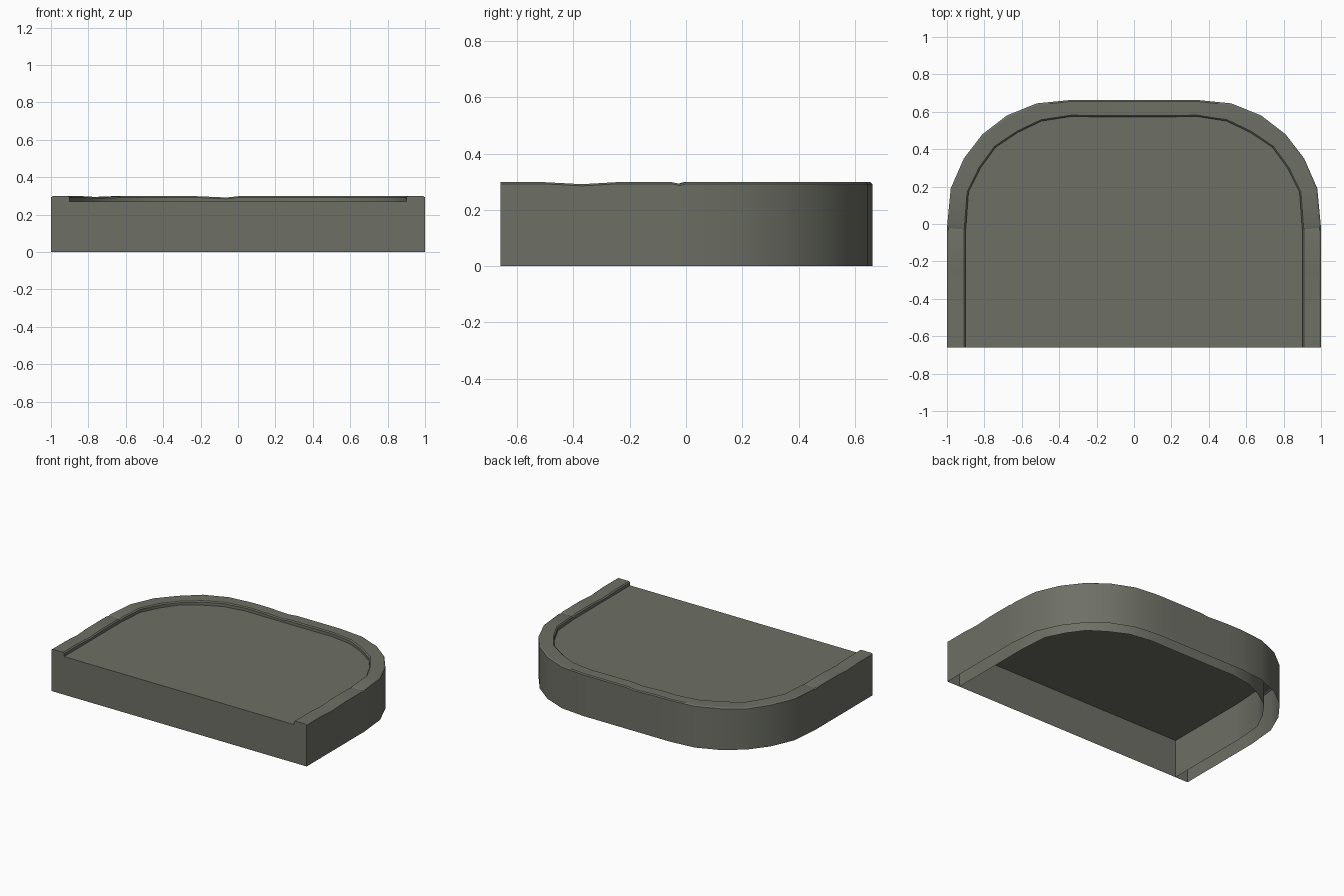
import bpy, bmesh, math

if "Cube" in bpy.data.objects:
    bpy.data.objects.remove(bpy.data.objects["Cube"])

stone = bpy.data.materials.new("grey_stone")
stone.diffuse_color = (0.155, 0.162, 0.132, 1)
stone.use_nodes = True
stone.node_tree.nodes["Principled BSDF"].inputs["Base Color"].default_value = stone.diffuse_color

# Half outline (right side): outer x, outer y, inner x, inner y
half = [(1.0, -0.66, 0.90, -0.66), (1.0, -0.50, 0.90, -0.50), (1.0, -0.37, 0.90, -0.37),
        (1.0, -0.25, 0.90, -0.25), (1.0, -0.05, 0.90, -0.05), (1.0, -0.02, 0.90, -0.03),
        (0.998, 0.0, 0.898, -0.01), (0.98, 0.19, 0.885, 0.17), (0.91, 0.35, 0.82, 0.30),
        (0.81, 0.48, 0.74, 0.41), (0.68, 0.58, 0.62, 0.49), (0.52, 0.645, 0.495, 0.55),
        (0.34, 0.663, 0.335, 0.575)]
middle = [(x, 0.663, x, 0.573) for x in (0.2, 0.0, -0.06, -0.22)]
path = half + middle + [(-a, b, -c, d) for a, b, c, d in reversed(half)]


def dip(x, y):
    """Worn hollows along the top of the rim."""
    d = 0.0
    if abs(y + 0.37) < 0.02:
        d = 0.007
    elif abs(y + 0.02) < 0.01:
        d = 0.006
    elif abs(x + 0.06) < 0.01:
        d = 0.007
    elif abs(x + 0.81) < 0.02:
        d = 0.005
    return d


def finish(name, bm, smooth):
    me = bpy.data.meshes.new(name)
    bm.to_mesh(me)
    bm.free()
    ob = bpy.data.objects.new(name, me)
    bpy.context.collection.objects.link(ob)
    me.materials.append(stone)
    if smooth:
        bpy.context.view_layer.objects.active = ob
        ob.select_set(True)
        bpy.ops.object.shade_smooth_by_angle(angle=math.radians(30))
        ob.select_set(False)


# Raised rim: channel section swept around the outline, open underneath
bm = bmesh.new()
rings = []
for ox, oy, ix, iy in path:
    d = dip(ox, oy)
    section = [(0, 0), (0, 0.292 - d), (0.09, 0.298 - d), (0.92, 0.298 - d),
               (1, 0.291 - d), (1, 0)]
    rings.append([bm.verts.new((ox + (ix - ox) * t, oy + (iy - oy) * t, z))
                  for t, z in section])
for a, b in zip(rings, rings[1:]):
    for i in range(len(a) - 1):
        bm.faces.new((a[i], b[i], b[i + 1], a[i + 1]))
bm.faces.new(rings[0])
bm.faces.new(list(reversed(rings[-1])))
bmesh.ops.recalc_face_normals(bm, faces=bm.faces)
if max(bm.faces, key=lambda f: f.calc_center_median().z).normal.z < 0:
    bmesh.ops.reverse_faces(bm, faces=bm.faces)
finish("rim", bm, True)

# Tread: flat recessed top with a front riser
bm = bmesh.new()
top = [bm.verts.new((ix, iy, 0.27)) for _, _, ix, iy in path]
bm.faces.new(top)
low_l = bm.verts.new((-0.9, -0.66, 0))
low_r = bm.verts.new((0.9, -0.66, 0))
bm.faces.new((low_l, low_r, top[0], top[-1]))
finish("tread", bm, False)
